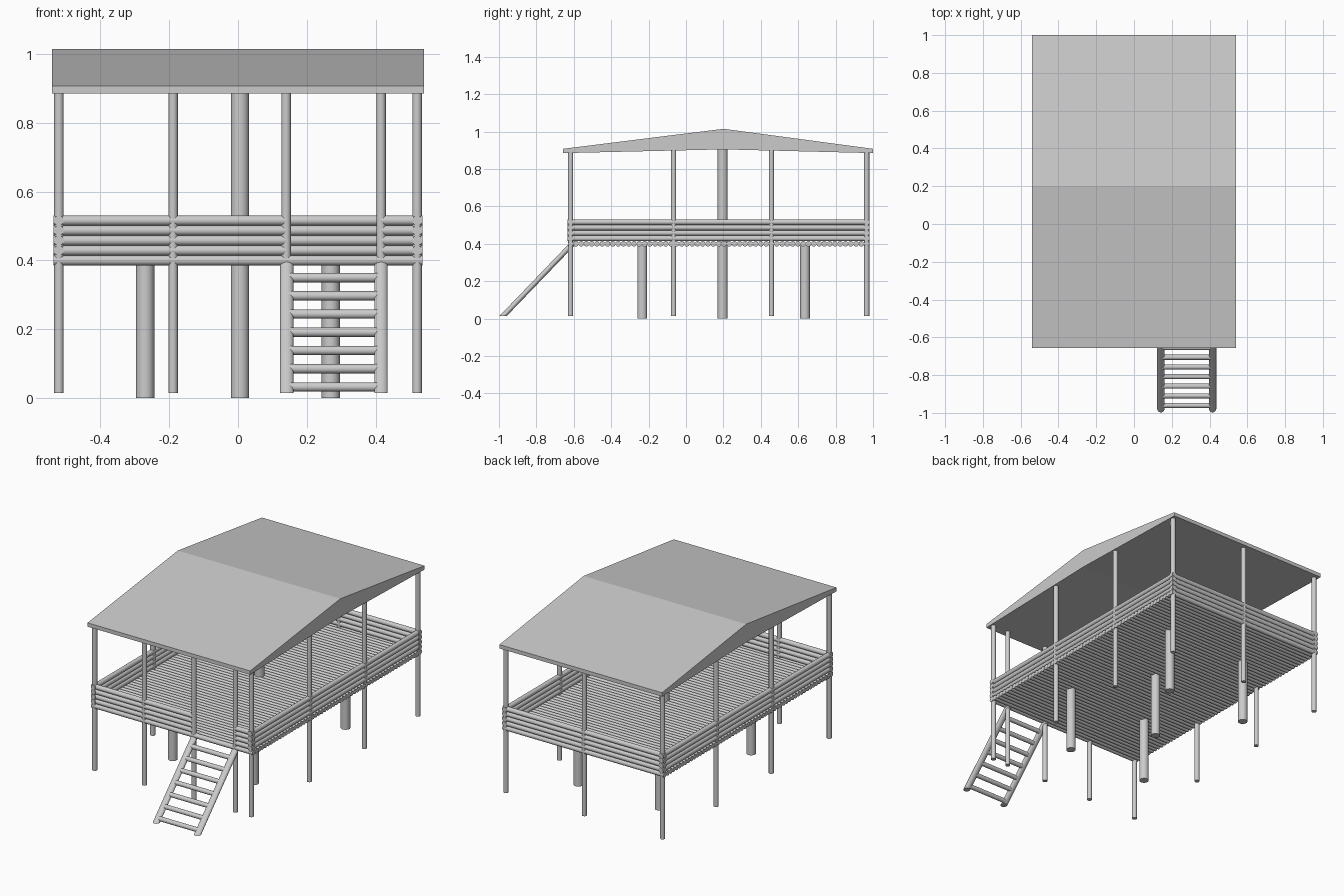
import bpy, bmesh
from mathutils import Vector

if "Cube" in bpy.data.objects:
    bpy.data.objects.remove(bpy.data.objects["Cube"])

SIDES = 24
R = 0.0138                    # thin log radius
X, Y0, Y1 = 0.521, -0.617, 0.966   # post lines
DECK_Z = 0.400
RIDGE_Y = 0.20


def make(name, bm, smooth=True):
    bmesh.ops.recalc_face_normals(bm, faces=bm.faces)
    me = bpy.data.meshes.new(name)
    bm.to_mesh(me)
    bm.free()
    ob = bpy.data.objects.new(name, me)
    bpy.context.collection.objects.link(ob)
    if smooth:
        bpy.ops.object.select_all(action='DESELECT')
        ob.select_set(True)
        bpy.context.view_layer.objects.active = ob
        bpy.ops.object.shade_smooth_by_angle(angle=0.7)
    return ob


def log(bm, a, b, r=R, level_ends=False):
    """Cylinder from a to b; level_ends keeps horizontal end cuts on a slope."""
    a, b = Vector(a), Vector(b)
    d = b - a
    vs = bmesh.ops.create_cone(bm, cap_ends=True, segments=SIDES, radius1=r, radius2=r,
                               depth=1 if level_ends else d.length)['verts']
    if level_ends:
        for v in vs:
            end = b if v.co.z > 0 else a
            v.co = Vector((v.co.x, v.co.y, 0)) + end
    else:
        rot = d.to_track_quat('Z', 'Y')
        for v in vs:
            v.co = rot @ v.co + (a + b) / 2


def logs(name, items, r=R, level_ends=False):
    bm = bmesh.new()
    for a, b in items:
        log(bm, a, b, r, level_ends)
    return make(name, bm)


def underside(y):
    t = (y + 0.66) / (RIDGE_Y + 0.66) if y < RIDGE_Y else (1.0 - y) / (1.0 - RIDGE_Y)
    return 0.885 + 0.020 * t


# Roof: shallow gable profile extruded across x
profile = [(-0.657, 0.885), (-0.657, 0.908), (RIDGE_Y, 1.015),
           (1.0, 0.908), (1.0, 0.885), (RIDGE_Y, 0.905)]
bm = bmesh.new()
face = bm.faces.new([bm.verts.new((-0.541, y, z)) for y, z in profile])
ext = bmesh.ops.extrude_face_region(bm, geom=[face])['geom']
bmesh.ops.translate(bm, vec=(1.082, 0, 0), verts=[v for v in ext if isinstance(v, bmesh.types.BMVert)])
make("roof", bm, smooth=False)

# Perimeter posts
spots = [(x, Y0) for x in (-X, -0.189, 0.140, 0.416, X)]
spots += [(s * X, y) for s in (-1, 1) for y in (-0.066, 0.457)]
spots += [(x, Y1) for x in (-X, 0, X)]
logs("perimeter_posts", [((x, y, 0.014), (x, y, underside(y) + 0.006)) for x, y in spots])

# Thick stilts under the deck, with the centre one carrying the ridge
stilts = [((x, y, 0), (x, y, DECK_Z)) for x in (-0.27, 0.27) for y in (-0.234, 0.636)]
logs("deck_stilts", stilts, 0.0265)
logs("centre_pillar", [((0.006, 0.196, 0), (0.006, 0.196, 0.92))], 0.0265)

# Deck of round logs laid across x
n = 57
logs("deck_logs", [((-0.537, y, DECK_Z), (0.537, y, DECK_Z))
                   for y in (Y0 + (Y1 - Y0) * i / (n - 1) for i in range(n))], 0.0145)

# Four-high rails, open at the stairs
rails = []
E = 0.016
for i in range(4):
    z = 0.429 + 0.029 * i
    rails += [((s * X, Y0 - E, z), (s * X, Y1 + E, z)) for s in (-1, 1)]
    rails += [((-X - E, Y1, z), (X + E, Y1, z)),
              ((-X - E, Y0, z), (0.140, Y0, z)),
              ((0.416, Y0, z), (X + E, Y0, z))]
logs("railings", rails, 0.0145)

# Stairs: sloped stringers with level ends, and round treads
FOOT, HEAD = (-0.978, 0.014), (-0.595, 0.412)
logs("stair_stringers", [((x, *FOOT), (x, *HEAD)) for x in (0.142, 0.416)], 0.0195, True)
treads = []
for i in range(7):
    z = 0.032 + 0.053 * i
    y = FOOT[0] + (z - FOOT[1]) * (HEAD[0] - FOOT[0]) / (HEAD[1] - FOOT[1])
    treads.append(((0.142, y, z), (0.416, y, z)))
logs("stair_treads", treads, 0.0135)
